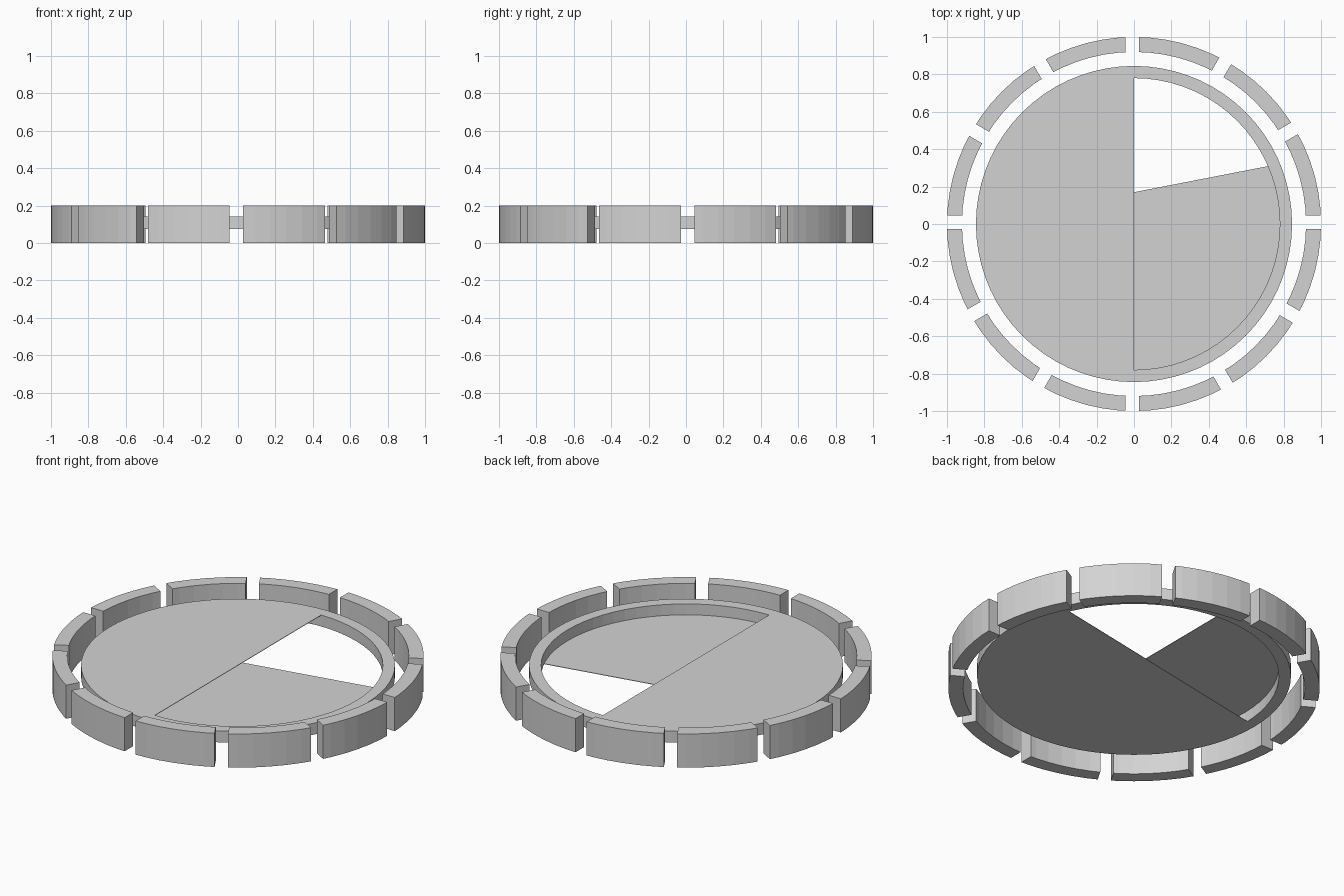
import bpy, bmesh
from math import radians, cos, sin
from mathutils import Matrix

cube = bpy.data.objects.get("Cube")
if cube:
    bpy.data.objects.remove(cube)

SIDES = 72
OUTER, OUTER_IN, HEIGHT = 1.0, 0.92, 0.2
RIM, RIM_IN = 0.845, 0.78
LOW, HIGH, SKIN = 0.075, 0.143, 0.003

grey = bpy.data.materials.new("plain grey")
grey.use_nodes = True
colour = (0.65, 0.65, 0.65, 1)
grey.diffuse_color = colour
grey.node_tree.nodes["Principled BSDF"].inputs["Base Color"].default_value = colour


def make_object(name, bm):
    mesh = bpy.data.meshes.new(name)
    bmesh.ops.recalc_face_normals(bm, faces=bm.faces)
    bm.to_mesh(mesh)
    bm.free()
    mesh.materials.append(grey)
    obj = bpy.data.objects.new(name, mesh)
    bpy.context.collection.objects.link(obj)
    return obj


def cylinder(name, radius, z0, z1, cut_point=None, keep=None):
    """Upright cylinder, optionally cut so that the side towards keep remains."""
    bm = bmesh.new()
    bmesh.ops.create_cone(bm, cap_ends=True, segments=SIDES, radius1=radius, radius2=radius,
                          depth=z1 - z0, matrix=Matrix.Translation((0, 0, (z0 + z1) / 2)))
    if keep:
        bmesh.ops.bisect_plane(bm, geom=bm.verts[:] + bm.edges[:] + bm.faces[:], dist=1e-5,
                               plane_co=cut_point, plane_no=keep, clear_inner=True)
        bmesh.ops.holes_fill(bm, edges=[e for e in bm.edges if e.is_boundary], sides=0)
    return make_object(name, bm)


def bar(name, angle, width):
    bm = bmesh.new()
    bmesh.ops.create_cube(bm, size=1, matrix=Matrix.Translation((-0.01, 0.01, HEIGHT / 2))
                          @ Matrix.Rotation(angle, 4, "Z") @ Matrix.Diagonal((3, width, 1, 1)))
    return make_object(name, bm)


def carve(obj, cutters):
    """Subtract the cutters, keep the result and remove the cutters."""
    for cutter in cutters:
        cutter.hide_render = True
        mod = obj.modifiers.new("carve", "BOOLEAN")
        mod.operation, mod.solver, mod.object = "DIFFERENCE", "EXACT", cutter
    graph = bpy.context.evaluated_depsgraph_get()
    mesh = bpy.data.meshes.new_from_object(obj.evaluated_get(graph))
    obj.modifiers.clear()
    obj.data = mesh
    for cutter in cutters:
        bpy.data.objects.remove(cutter)


# Outer ring, split into twelve blocks by six crossing bars
ring = cylinder("outer_ring_blocks", OUTER, 0, HEIGHT)
cutters = [cylinder("ring_bore", OUTER_IN, -1, 1)]
cutters += [bar("gap_bar", radians(30 * i), 0.072) for i in range(6)]
carve(ring, cutters)

# Inner rim
rim = cylinder("inner_rim", RIM, LOW, HIGH)
carve(rim, [cylinder("rim_bore", RIM_IN, -1, 1)])

# Thin half plate flush with the rim top, thin slanted plate flush with its underside
slant = radians(11)
cylinder("upper_half_plate", RIM_IN, HIGH - SKIN, HIGH, (0, 0, 0), (-1, 0, 0))
cylinder("lower_slanted_plate", RIM_IN, LOW, LOW + SKIN, (0, 0.17, 0), (sin(slant), -cos(slant), 0))
